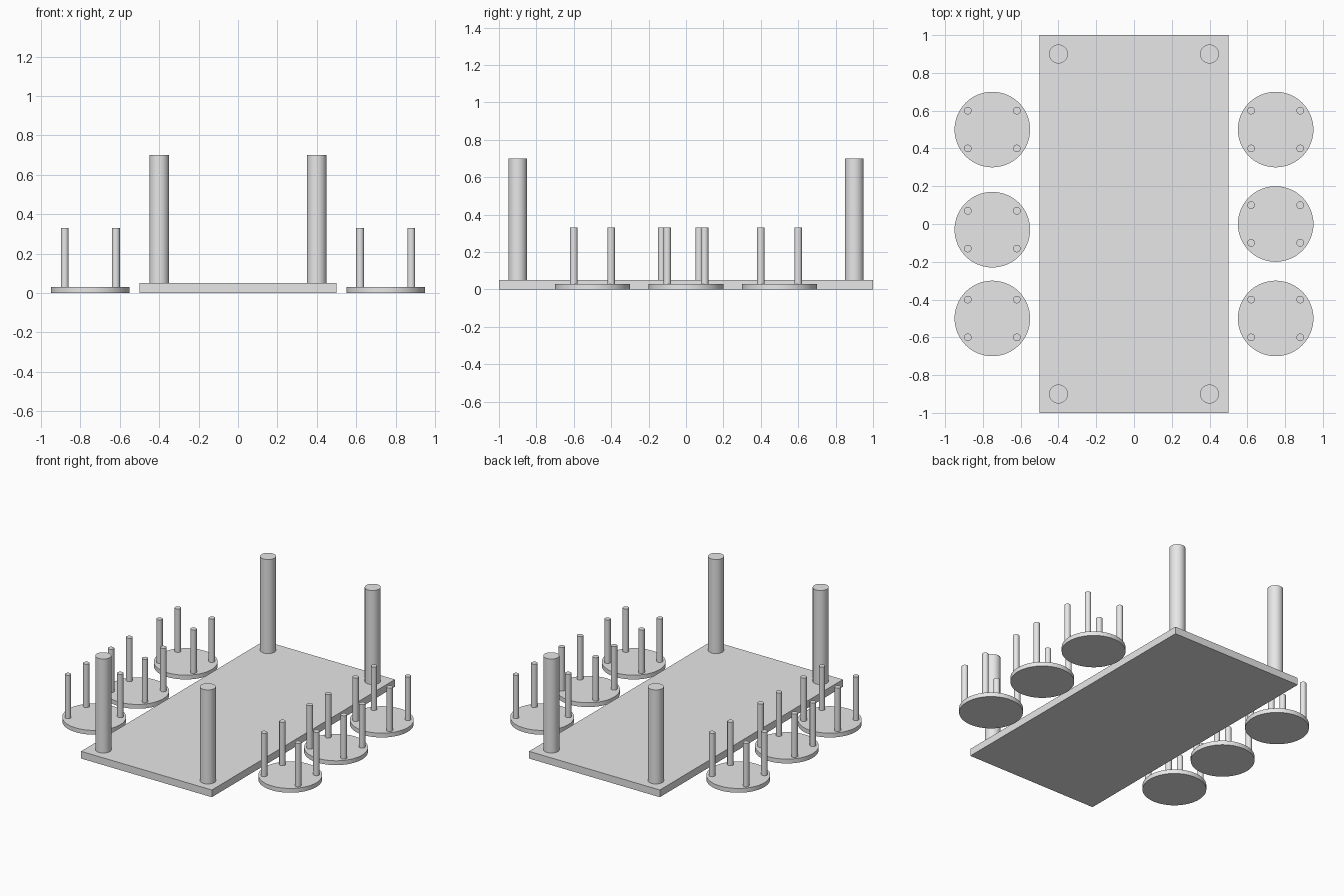
import bpy
import math

if "Cube" in bpy.data.objects:
    bpy.data.objects.remove(bpy.data.objects["Cube"])

grey = bpy.data.materials.new("plain grey")
grey.diffuse_color = (0.8, 0.8, 0.8, 1)
grey.use_nodes = True
grey.node_tree.nodes["Principled BSDF"].inputs["Base Color"].default_value = grey.diffuse_color


def cylinder(name, x, y, z0, z1, radius, sides):
    """Upright cylinder between two heights, round side smoothed."""
    bpy.ops.mesh.primitive_cylinder_add(vertices=sides, radius=radius, depth=z1 - z0,
                                        location=(x, y, (z0 + z1) / 2))
    ob = bpy.context.object
    ob.name = name
    ob.data.materials.append(grey)
    bpy.ops.object.shade_smooth_by_angle(angle=math.radians(30))
    return ob


# Table: flat slab with four thick posts near its corners
bpy.ops.mesh.primitive_cube_add(size=1, location=(0, 0, 0.025))
slab = bpy.context.object
slab.name = "table_slab"
slab.scale = (1, 2, 0.05)
bpy.ops.object.transform_apply(location=False, rotation=False, scale=True)
slab.data.materials.append(grey)
for x in (-0.4, 0.4):
    for y in (-0.9, 0.9):
        cylinder("table_leg", x, y, 0.05, 0.70, 0.05, 32)

# Stools: round seat with four thin legs, three along each long side
stools = [(0.75, -0.5), (0.75, 0.0), (0.75, 0.5),
          (-0.75, -0.5), (-0.75, -0.03), (-0.75, 0.5)]
for x, y in stools:
    cylinder("stool_seat", x, y, 0.0, 0.03, 0.2, 64)
    for dx in (-0.13, 0.13):
        for dy in (-0.1, 0.1):
            cylinder("stool_leg", x + dx, y + dy, 0.03, 0.33, 0.02, 32)
